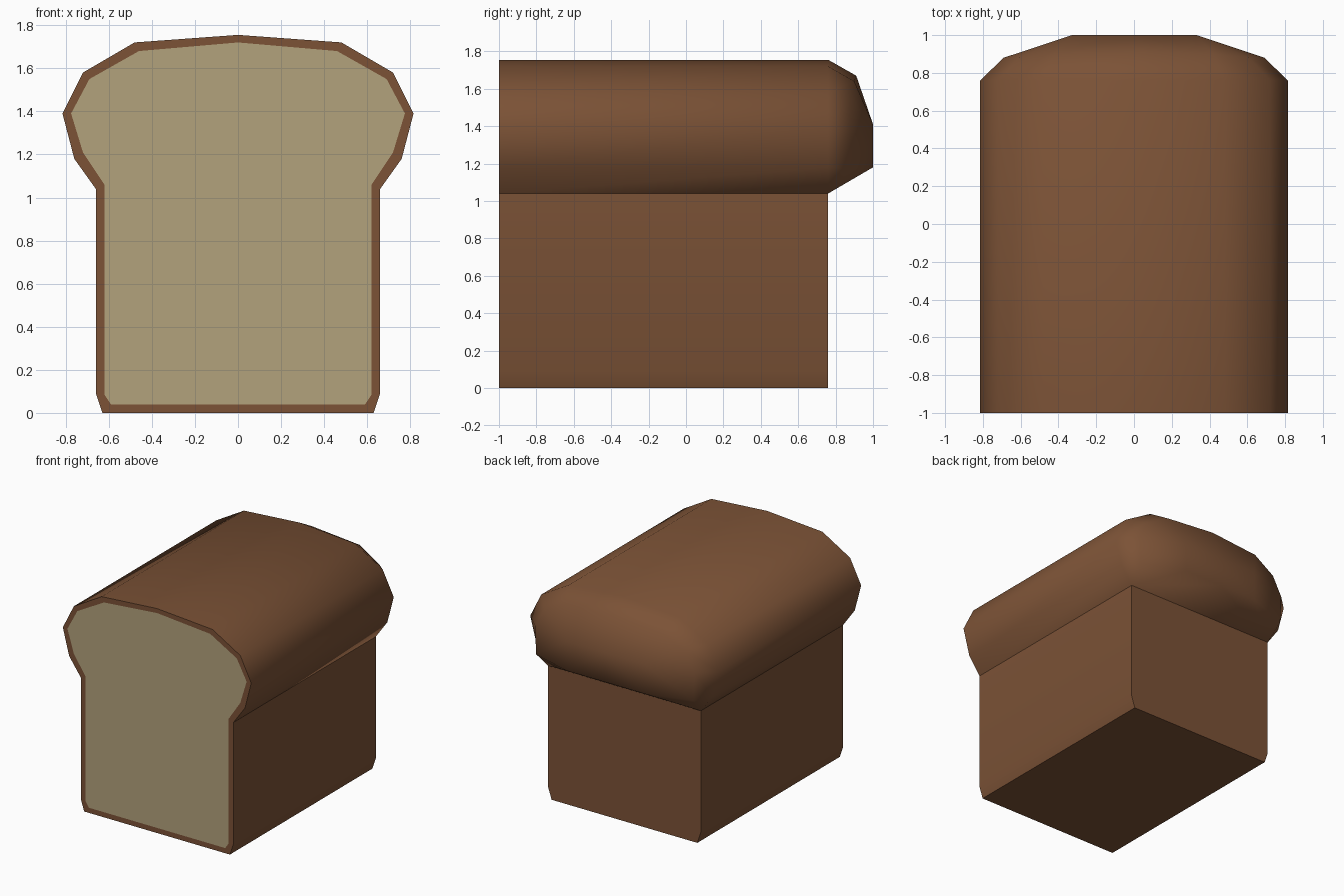
import bpy, bmesh, math

if "Cube" in bpy.data.objects:
    bpy.data.objects.remove(bpy.data.objects["Cube"])

# Half profiles (x, z) from bottom centre to top centre
OUTER = [(0, 0), (0.63, 0), (0.66, 0.09), (0.66, 1.04), (0.76, 1.18),
         (0.815, 1.39), (0.72, 1.58), (0.48, 1.72), (0, 1.755)]
INNER = [(0, 0.04), (0.59, 0.04), (0.62, 0.085), (0.62, 1.06), (0.72, 1.21),
         (0.775, 1.39), (0.69, 1.55), (0.46, 1.68), (0, 1.72)]
FRONT, BACK, TIP = -1.0, 0.76, 1.0


def material(name, rgb):
    mat = bpy.data.materials.new(name)
    mat.diffuse_color = (*rgb, 1)
    mat.use_nodes = True
    mat.node_tree.nodes["Principled BSDF"].inputs["Base Color"].default_value = mat.diffuse_color
    return mat


def at(profile, y):
    return [(x, y, z) for x, z in profile]


def build(name, mat, grids, faces):
    """Make half a shape from rows of points plus single faces, then mirror it."""
    bm = bmesh.new()
    for a, b in grids:
        for i in range(len(a) - 1):
            quad = list(dict.fromkeys([a[i], a[i + 1], b[i + 1], b[i]]))
            if len(quad) > 2:
                bm.faces.new([bm.verts.new(p) for p in quad])
    for f in faces:
        bm.faces.new([bm.verts.new(p) for p in f])
    bmesh.ops.remove_doubles(bm, verts=bm.verts[:], dist=0.0005)
    bmesh.ops.mirror(bm, geom=bm.verts[:] + bm.edges[:] + bm.faces[:],
                     axis='X', merge_dist=0.0005)
    bmesh.ops.remove_doubles(bm, verts=bm.verts[:], dist=0.0005)
    bmesh.ops.recalc_face_normals(bm, faces=bm.faces[:])
    for f in bm.faces:
        f.smooth = True
    # Keep the big corners and the line under the overhang sharp
    for e in bm.edges:
        under = all(abs(v.co.z - 1.04) < 0.001 for v in e.verts)
        e.smooth = not under and e.calc_face_angle(0) < math.radians(66)
    me = bpy.data.meshes.new(name)
    bm.to_mesh(me)
    bm.free()
    me.materials.append(mat)
    ob = bpy.data.objects.new(name, me)
    bpy.context.collection.objects.link(ob)
    return ob


# Crust: cut rim, long body, back wall and the domed overhang at the back
front, back, rim = at(OUTER, FRONT), at(OUTER, BACK), at(INNER, FRONT)
shoulder = back[3:]
corner, mid_back = back[3], (0, BACK, 1.04)
dome = [corner, (0.68, 0.88, 1.17), (0.69, 0.88, 1.39), (0.61, 0.88, 1.54),
        (0.42, 0.90, 1.64), (0, 0.91, 1.67)]
low, high = (0.33, TIP, 1.18), (0.33, TIP, 1.41)
low_mid, high_mid = (0, TIP, 1.18), (0, TIP, 1.41)
nose = [corner, low, high, high, high, high_mid]

build("bread_crust", material("crust_brown", (0.20, 0.085, 0.037)),
      [(front, rim), (front, back), (shoulder, dome), (dome, nose)],
      [back[:4] + [mid_back],
       [low, high, high_mid, low_mid],
       [corner, low, low_mid, mid_back]])

# Crumb: pale cut face of the loaf
build("bread_crumb", material("crumb_tan", (0.45, 0.36, 0.20)), [], [rim])
bm = bmesh.new()
me = bpy.data.objects["bread_crumb"].data
bm.from_mesh(me)
for f in bm.faces:
    if f.normal.y > 0:
        f.normal_flip()
bm.to_mesh(me)
bm.free()
